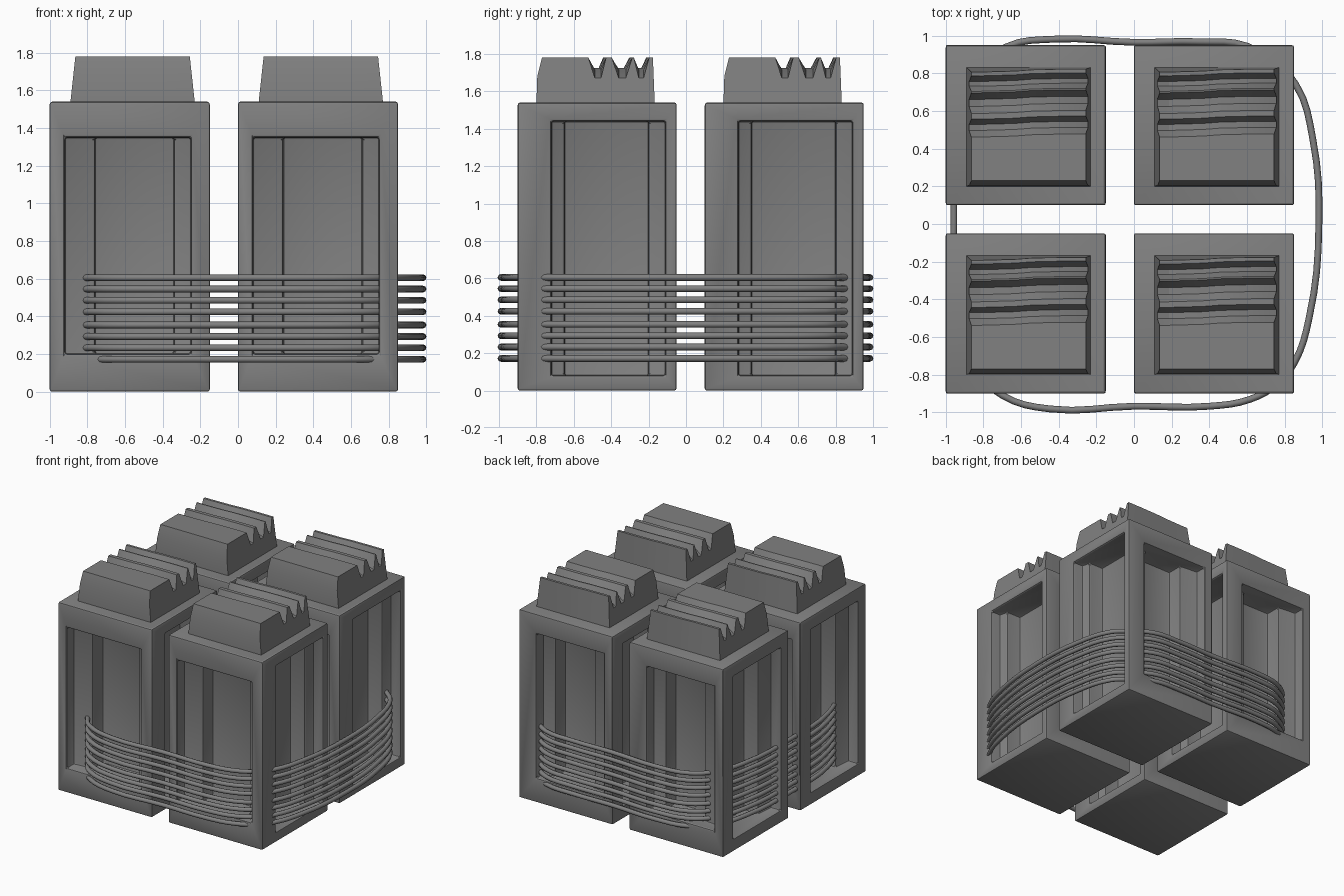
import bpy, bmesh

if "Cube" in bpy.data.objects:
    bpy.data.objects.remove(bpy.data.objects["Cube"])

grey = bpy.data.materials.new("concrete grey")
grey.diffuse_color = (0.22, 0.22, 0.22, 1)
grey.use_nodes = True
grey.node_tree.nodes["Principled BSDF"].inputs["Base Color"].default_value = grey.diffuse_color
COL = bpy.context.scene.collection
TOWERS = [(-0.575, -0.475), (0.425, -0.475), (-0.575, 0.525), (0.425, 0.525)]
HALF, HEIGHT = 0.425, 1.54


def add_object(name, mesh, loc=(0, 0, 0)):
    ob = bpy.data.objects.new(name, mesh)
    ob.location = loc
    COL.objects.link(ob)
    return ob


def mesh_from(name, verts, faces):
    me = bpy.data.meshes.new(name)
    bm = bmesh.new()
    vs = [bm.verts.new(v) for v in verts]
    for f in faces:
        bm.faces.new([vs[i] for i in f])
    bmesh.ops.recalc_face_normals(bm, faces=bm.faces)
    bm.to_mesh(me)
    bm.free()
    me.materials.append(grey)
    return me


def prism(name, outline, z0, z1):
    n = len(outline)
    verts = [(x, y, z) for z in (z0, z1) for x, y in outline]
    faces = [list(range(n)), list(range(n, 2 * n))]
    faces += [[i, (i + 1) % n, n + (i + 1) % n, n + i] for i in range(n)]
    return mesh_from(name, verts, faces)


def baked(ob):
    """Mesh with all modifiers or curve settings applied."""
    dg = bpy.context.evaluated_depsgraph_get()
    dg.update()
    me = bpy.data.meshes.new_from_object(ob.evaluated_get(dg))
    if not me.materials:
        me.materials.append(grey)
    return me


def smooth(ob, angle):
    bpy.ops.object.select_all(action='DESELECT')
    ob.select_set(True)
    bpy.context.view_layer.objects.active = ob
    bpy.ops.object.shade_smooth_by_angle(angle=angle)


# Tower body: a block with a stepped pocket in each wall, shelf first, then floor
body = add_object("tower_body_base", prism(
    "tower_body", [(-HALF, -HALF), (HALF, -HALF), (HALF, HALF), (-HALF, HALF)], 0, HEIGHT))
SHELF, FLOOR = 0.335, 0.19

# side: mapping (along, out) -> (x, y); opening edges, floor edges, z range
POCKETS = [
    (lambda a, o: (a, -o), (-0.345, 0.325), (-0.185, 0.235), (0.20, 1.35)),
    (lambda a, o: (o, a), (-0.245, 0.365), (-0.175, 0.275), (0.08, 1.44)),
    (lambda a, o: (a, o), (-0.345, 0.265), (-0.185, 0.165), (0.20, 1.38)),
    (lambda a, o: (-o, a), (-0.325, 0.285), (-0.180, 0.165), (0.10, 1.43)),
]
cutters = []
for put, (a0, a1), (b0, b1), (z0, z1) in POCKETS:
    outline = [put(a0, 0.5), put(a0, SHELF), put(b0, SHELF - 0.015), put(b0, FLOOR),
               put(b1, FLOOR), put(b1, SHELF - 0.015), put(a1, SHELF), put(a1, 0.5)]
    cut = add_object("pocket_cutter", prism("pocket_cutter", outline, z0, z1))
    cut.hide_render = True
    cutters.append(cut)
    mod = body.modifiers.new("pocket", 'BOOLEAN')
    mod.operation, mod.object, mod.solver = 'DIFFERENCE', cut, 'EXACT'
bev = body.modifiers.new("soft edges", 'BEVEL')
bev.width, bev.segments, bev.limit_method, bev.angle_limit = 0.012, 2, 'ANGLE', 1.2
body_mesh = baked(body)
for ob in cutters + [body]:
    bpy.data.objects.remove(ob)

# Cap: ridged profile lofted along x, its grooves wander and deepen at the ends
TOP = 1.78
RIDGES = [(-0.055, 1), (-0.02, 0), (0.012, 0), (0.04, 1), (0.07, 1), (0.108, 0), (0.145, 0),
          (0.18, 1), (0.188, 1), (0.215, 0), (0.24, 0), (0.27, 1), (0.29, 1)]
STATIONS = [(-0.315, -0.008, 1.67), (-0.24, -0.008, 1.715), (-0.06, -0.003, 1.725),
            (0.03, 0.004, 1.725), (0.20, 0.008, 1.715), (0.345, 0.008, 1.67)]
verts = []
for s, (x, shift, valley) in enumerate(STATIONS):
    ring = [(-0.325, HEIGHT - 0.01), (-0.32, 1.68), (-0.295, TOP)]
    ring += [(y + shift, TOP if up else valley) for y, up in RIDGES]
    ring += [(0.308, HEIGHT - 0.01)]
    end = 1 if s == 0 else -1 if s == len(STATIONS) - 1 else 0
    verts += [(x + end * 0.026 * (z - HEIGHT) / (TOP - HEIGHT), y, z) for y, z in ring]
n = len(RIDGES) + 4
faces = [list(range(n)), list(range(len(verts) - n, len(verts)))]
for s in range(len(STATIONS) - 1):
    faces += [[s * n + i, s * n + (i + 1) % n, (s + 1) * n + (i + 1) % n, (s + 1) * n + i]
              for i in range(n)]
cap_mesh = mesh_from("tower_cap", verts, faces)

for k, (x, y) in enumerate(TOWERS):
    for name, me, angle in (("tower_body", body_mesh, 0.45), ("tower_cap", cap_mesh, 0.5)):
        ob = add_object(f"{name}_{k + 1}", me, (x, y, 0))
        if k == 0:
            smooth(ob, angle)

# Binding wires: one closed loop, stacked eight times
LOOP = [(-0.79, -0.82), (-0.70, -0.91), (-0.45, -0.982), (0, -0.968), (0.4, -0.968),
        (0.62, -0.93), (0.76, -0.85), (0.85, -0.74), (0.93, -0.5), (0.982, 0), (0.95, 0.45),
        (0.86, 0.74), (0.77, 0.83), (0.60, 0.945), (0.35, 0.968), (0, 0.965), (-0.42, 0.982),
        (-0.68, 0.94), (-0.82, 0.82), (-0.92, 0.55), (-0.957, 0), (-0.93, -0.5)]
cu = bpy.data.curves.new("wire", 'CURVE')
cu.dimensions, cu.bevel_depth, cu.bevel_resolution, cu.resolution_u = '3D', 0.018, 2, 4
sp = cu.splines.new('BEZIER')
sp.bezier_points.add(len(LOOP) - 1)
for p, (x, y) in zip(sp.bezier_points, LOOP):
    p.co = (x, y, 0)
    p.handle_left_type = p.handle_right_type = 'AUTO'
sp.use_cyclic_u = True
cu.materials.append(grey)
curve = add_object("wire_path", cu)
wire_mesh = baked(curve)
bpy.data.objects.remove(curve)
for k, z in enumerate((0.172, 0.233, 0.293, 0.354, 0.424, 0.485, 0.545, 0.605)):
    ob = add_object(f"binding_wire_{k + 1}", wire_mesh, (0, 0, z))
    if k == 0:
        smooth(ob, 1.0)
